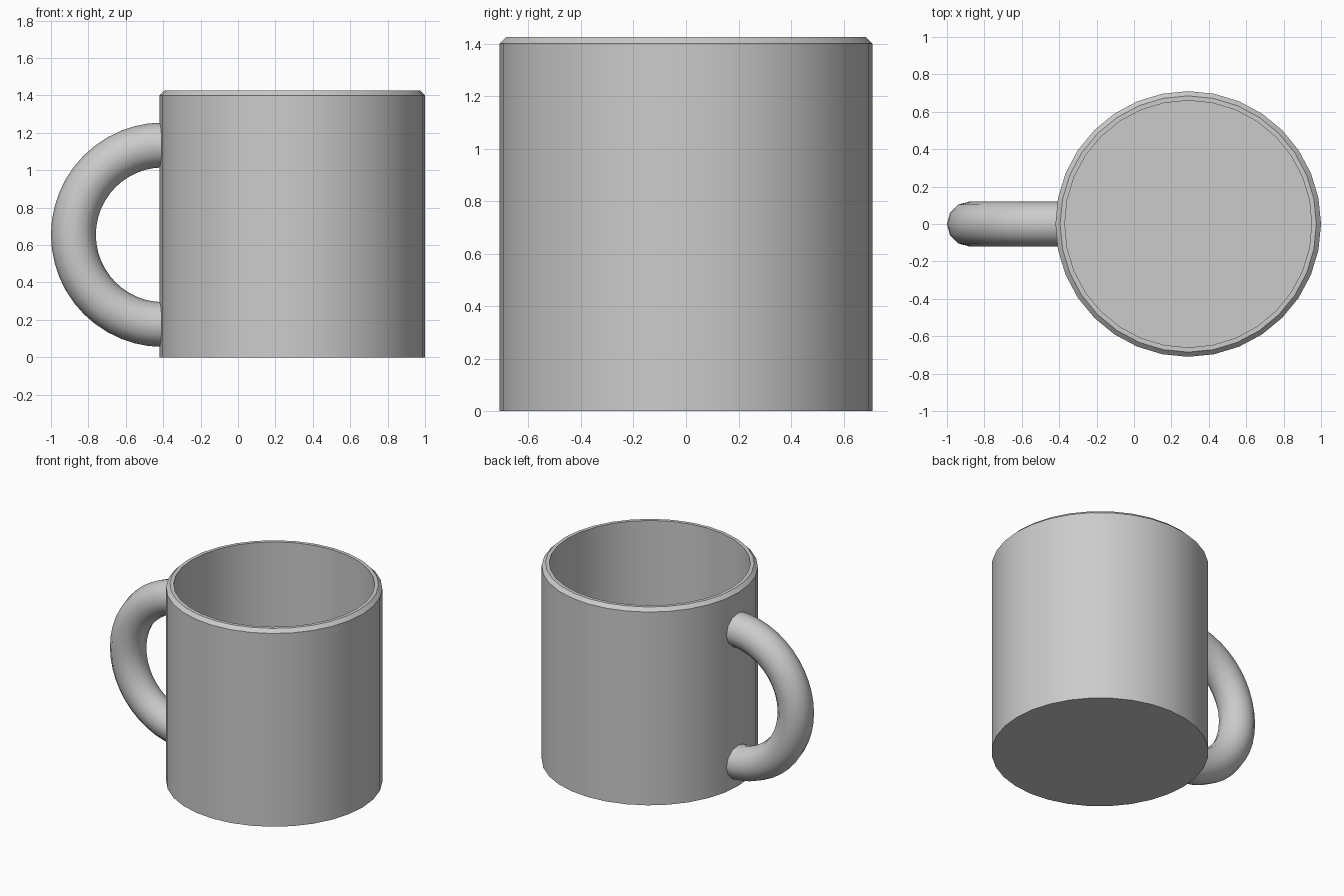
import bpy, bmesh, math
from mathutils import Vector

if "Cube" in bpy.data.objects:
    bpy.data.objects.remove(bpy.data.objects["Cube"])


def lathe(name, profile, centre_x, sides):
    """Spin an (radius, z) profile into a closed solid with end caps."""
    bm = bmesh.new()
    rings = []
    for r, z in profile:
        rings.append([bm.verts.new((centre_x + r * math.cos(a), r * math.sin(a), z))
                      for a in (2 * math.pi * i / sides for i in range(sides))])
    bridge(bm, rings)
    return finish(name, bm)


def bridge(bm, rings):
    """Join successive rings with quads and cap both ends."""
    n = len(rings[0])
    for a, b in zip(rings, rings[1:]):
        for i in range(n):
            j = (i + 1) % n
            bm.faces.new((a[i], a[j], b[j], b[i]))
    bm.faces.new(rings[0])
    bm.faces.new(rings[-1])


def finish(name, bm):
    bmesh.ops.recalc_face_normals(bm, faces=bm.faces)
    mesh = bpy.data.meshes.new(name)
    bm.to_mesh(mesh)
    bm.free()
    obj = bpy.data.objects.new(name, mesh)
    bpy.context.collection.objects.link(obj)
    bpy.ops.object.select_all(action='DESELECT')
    obj.select_set(True)
    bpy.context.view_layer.objects.active = obj
    bpy.ops.object.shade_smooth_by_angle(angle=math.radians(35))
    return obj


# Cup: outer wall, chamfered rim, inner wall and floor
lathe("cup_body", [(0.71, 0), (0.71, 1.40), (0.685, 1.425),
                   (0.66, 1.425), (0.66, 0.05)], 0.29, 32)

# Handle: half a ring whose ends sit inside the cup wall
MAJOR, MINOR, STEPS, SIDES = 0.48, 0.12, 24, 12
centre = Vector((-0.40, 0, 0.655))
bm = bmesh.new()
rings = []
for s in range(STEPS + 1):
    t = math.pi / 2 + math.pi * s / STEPS
    out = Vector((math.cos(t), 0, math.sin(t)))
    rings.append([bm.verts.new(centre + out * (MAJOR + MINOR * math.cos(a))
                               + Vector((0, MINOR * math.sin(a), 0)))
                  for a in (2 * math.pi * i / SIDES for i in range(SIDES))])
bridge(bm, rings)
finish("handle", bm)
